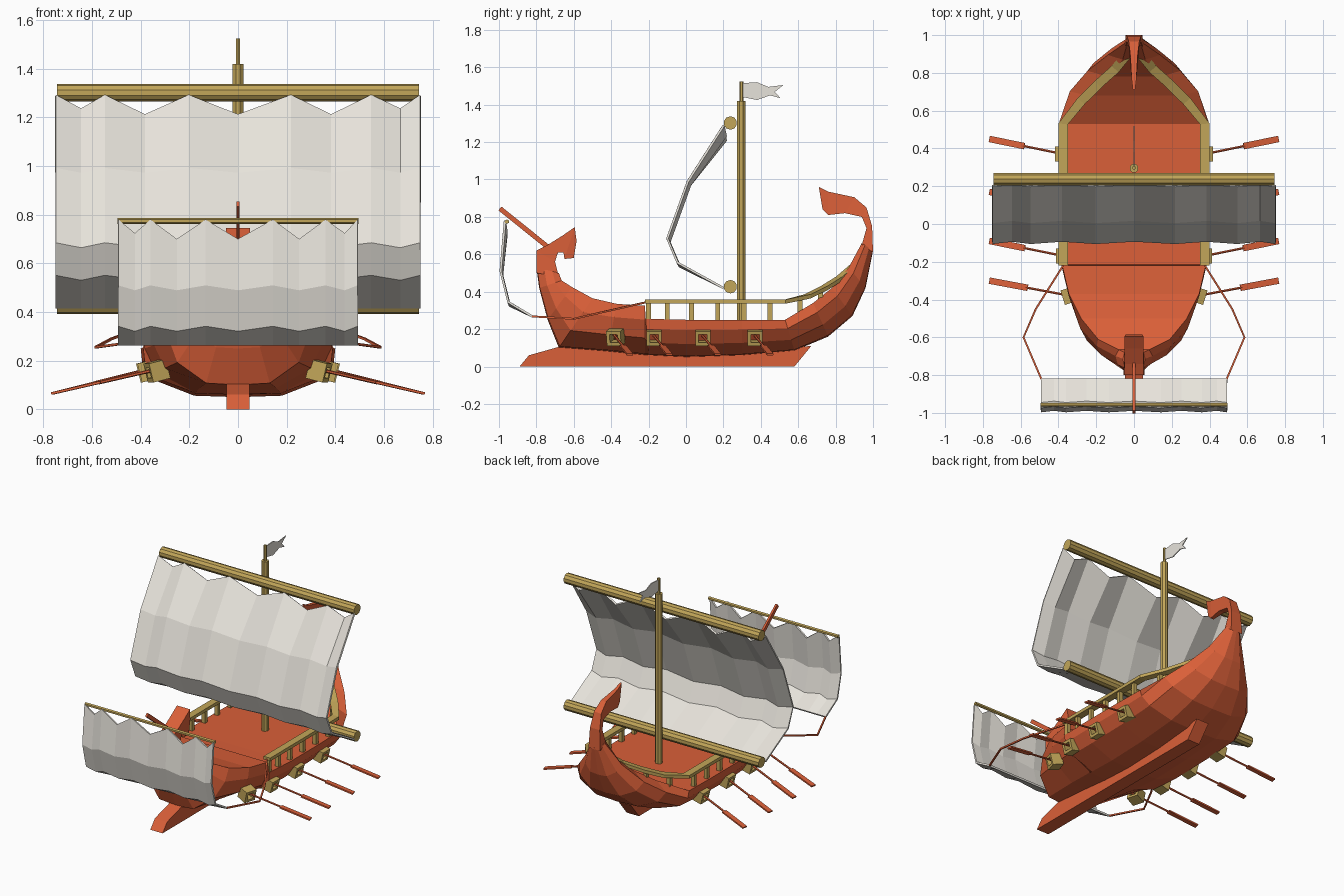
import bpy, bmesh, math
from mathutils import Vector as V

if "Cube" in bpy.data.objects:
    bpy.data.objects.remove(bpy.data.objects["Cube"])

def mat(name, c):
    m = bpy.data.materials.new(name)
    m.diffuse_color = (*c, 1)
    m.use_nodes = True
    m.node_tree.nodes["Principled BSDF"].inputs["Base Color"].default_value = m.diffuse_color
    return m
RED = mat("red_wood", (0.70, 0.115, 0.04))
TAN = mat("tan_wood", (0.54, 0.38, 0.10))
CLOTH = mat("sailcloth", (0.80, 0.77, 0.71))

def finish(name, bm, m, mirror=False):
    bmesh.ops.recalc_face_normals(bm, faces=bm.faces)
    me = bpy.data.meshes.new(name)
    bm.to_mesh(me)
    bm.free()
    me.materials.append(m)
    o = bpy.data.objects.new(name, me)
    bpy.context.collection.objects.link(o)
    if mirror:
        o.modifiers.new("mirror", 'MIRROR').use_mirror_merge = False
    return o

def add_loft(bm, rings):
    vs = [[bm.verts.new(p) for p in r] for r in rings]
    n = len(vs[0])
    for a, b in zip(vs, vs[1:]):
        for i in range(n):
            j = (i + 1) % n
            bm.faces.new((a[i], a[j], b[j], b[i]))
    bm.faces.new(vs[0])
    bm.faces.new(vs[-1])

def loft(name, rings, m, mirror=False):
    bm = bmesh.new()
    add_loft(bm, rings)
    return finish(name, bm, m, mirror)

def prism(name, poly, hw, m):
    return loft(name, [[(x, y, z) for y, z in poly] for x in (-hw, hw)], m)

def add_stick(bm, a, b, w, h, n=4):
    """n-sided bar from a to b; half sizes w (sideways) and h."""
    a, b = V(a), V(b)
    d = (b - a).normalized()
    side = d.cross(V((0, 0, 1))) if abs(d.z) < 0.95 else V((1, 0, 0))
    side.normalize()
    up = side.cross(d)
    k = 1 / math.cos(math.pi / n) if n == 4 else 1
    ring = [side * w * k * math.cos(t) + up * h * k * math.sin(t)
            for t in [(i + .5) * 2 * math.pi / n for i in range(n)]]
    add_loft(bm, [[p + q for q in ring] for p in (a, b)])

def stick(name, a, b, w, h, m, n=4):
    bm = bmesh.new()
    add_stick(bm, a, b, w, h, n)
    return finish(name, bm, m)

def strip(name, pts, w, h, m):
    """rectangular strip following a path, mirrored in x"""
    pts = [V(p) for p in pts]
    rings = []
    for i, p in enumerate(pts):
        d = pts[min(i + 1, len(pts) - 1)] - pts[max(i - 1, 0)]
        s = V((d.y, -d.x, 0)).normalized() * w
        u = V((0, 0, h))
        rings.append([p + s + u, p - s + u, p - s - u, p + s - u])
    return loft(name, rings, m, True)

# hull: sheer y, sheer half width, sheer z, keel y, keel z, widest half width
stations = [(-.68, .05, .50, -.80, .53, .06), (-.665, .08, .46, -.785, .42, .10),
            (-.61, .19, .425, -.74, .25, .20), (-.50, .28, .365, -.68, .10, .29),
            (-.37, .345, .335, -.42, .08, .35), (-.22, .38, .325, -.22, .06, .39),
            (-.215, .39, .255, -.20, .06, .39), (0, .40, .25, 0, .05, .40),
            (.30, .40, .25, .30, .06, .40), (.53, .395, .25, .58, .085, .40),
            (.68, .25, .34, .76, .16, .345), (.78, .14, .42, .89, .27, .25),
            (.87, .06, .53, .96, .42, .14), (.94, .04, .66, 1.0, .62, .05)]
rings = []
for ys, ws, zs, yk, zk, wc in stations:
    def at(t, w):
        return V((w, yk + (ys - yk) * t, zk + (zs - zk) * t))
    half = [at(1, ws), at(.72, max(wc, ws) * .985), at(.35, wc * .86), at(.03, wc * .45)]
    rings.append(half + [at(0, 0)] + [V((-p.x, p.y, p.z)) for p in reversed(half)])
loft("hull", rings, RED)

# keel with ram
prism("keel_ram", [(-.89, 0), (.58, 0), (.67, .11), (.3, .08), (-.4, .10),
                   (-.68, .105), (-.84, .06)], .047, RED)

# bow curl and stern tail: outer y z, inner y z, half width
def ornament(name, rows):
    loft(name, [[(-w, a, b), (w, a, b), (w, c, d), (-w, c, d)] for a, b, c, d, w in rows], RED)
ornament("bow_curl", [(-.80, .50, -.68, .48, .055), (-.80, .62, -.70, .56, .05),
                      (-.74, .65, -.685, .61, .05), (-.66, .70, -.655, .61, .05),
                      (-.595, .745, -.65, .575, .05), (-.585, .67, -.60, .58, .045)])
ornament("stern_tail", [(1, .61, .94, .65, .045), (.995, .75, .965, .74, .037),
                        (.965, .85, .94, .80, .028), (.90, .905, .85, .82, .02),
                        (.76, .935, .76, .81, .012), (.71, .96, .73, .84, .006)])

# railing and posts
strip("rail", [(.375, -.22, .347), (.375, .53, .347), (.28, .65, .375), (.19, .74, .42),
               (.10, .82, .47), (.035, .90, .54)], .025, .011, TAN)
bm = bmesh.new()
for x, y, z0, z1 in [(.375, y, .24, .34) for y in (-.20, -.10, .03, .17, .31, .45)] + \
        [(.30, .61, .29, .36), (.20, .72, .36, .41), (.11, .81, .43, .46)]:
    add_stick(bm, (x, y, z0), (x, y, z1), .013, .013)
finish("rail_posts", bm, TAN, True)

# oars in square port frames
for i, (y, x, turn) in enumerate([(.37, .385, 0), (.09, .385, 0), (-.17, .38, 0), (-.38, .345, .3)]):
    bm = bmesh.new()
    out = V((math.cos(turn), -math.sin(turn), -.25)).normalized()
    side = V((math.sin(turn), math.cos(turn), 0))
    up = out.cross(side)
    c = V((x, y, .155))
    def box_ring(r, o):
        return [c + out * o + side * a * r + up * b * r for a, b in ((-1, -1), (1, -1), (1, 1), (-1, 1))]
    loop = [box_ring(.04, -.05), box_ring(.04, .025), box_ring(.022, .025), box_ring(.022, -.05)]
    vs = [[bm.verts.new(p) for p in r] for r in loop]
    for k in range(4):
        for j in range(4):
            a, b = vs[k], vs[(k + 1) % 4]
            bm.faces.new((a[j], a[(j + 1) % 4], b[(j + 1) % 4], b[j]))
    finish(f"oar_port_{i+1}", bm, TAN, True)
    bm = bmesh.new()
    a, b = V((x - .06, y - .01, .175)), V((.765, y + .08, .065))
    add_stick(bm, a, a.lerp(b, .6), .007, .007, 6)
    add_stick(bm, a.lerp(b, .58), b, .017, .005)
    finish(f"oar_{i+1}", bm, RED, True)

# mast, yards, bowsprit
stick("mast", (0, .295, .22), (0, .295, 1.42), .024, .024, TAN, 8)
stick("flag_pole", (0, .297, 1.40), (0, .297, 1.525), .01, .01, TAN, 6)
for name, z in (("upper_yard", 1.302), ("lower_yard", .427)):
    stick(name, (-.745, .237, z), (.745, .237, z), .036, .036, TAN, 10)
stick("fore_yard", (-.495, -.957, .775), (.495, -.957, .775), .012, .012, TAN, 6)
stick("bowsprit", (0, -.69, .60), (0, -.995, .845), .007, .013, RED)

# pennant
prism("pennant", [(.305, 1.44), (.38, 1.425), (.45, 1.45), (.505, 1.435), (.475, 1.468),
                  (.52, 1.505), (.44, 1.495), (.38, 1.52), (.305, 1.515)], .003, CLOTH)

# sails: scalloped top edge, rippled panels, profile from top to foot
def sail(name, half, prof, dip, ripple):
    cols = [-1, -.86, -.73, -.51, -.27, 0, .29, .51, .73, .89, 1]
    bm = bmesh.new()
    grid = []
    for r, (y, z) in enumerate(prof):
        row = []
        for i, f in enumerate(cols):
            low = i % 2
            edge = .7 if i in (1, 9) else 1
            dz = -dip * low * edge if r == 0 else (-.02 * low if r < len(prof) - 1 else 0)
            dy = ripple * low if r < len(prof) - 1 else 0
            row.append(bm.verts.new((f * half, y + dy, z + dz)))
        grid.append(row)
    for a, b in zip(grid, grid[1:]):
        for i in range(len(cols) - 1):
            bm.faces.new((a[i], b[i], b[i + 1], a[i + 1]))
    o = finish(name, bm, CLOTH)
    s = o.modifiers.new("thickness", 'SOLIDIFY')
    s.thickness = .012
    s.offset = 0
sail("main_sail", .75, [(.202, 1.29), (.01, .99), (-.10, .685), (-.045, .555), (.20, .42)], .08, .012)
sail("fore_sail", .493, [(-.968, .78), (-.991, .51), (-.95, .345), (-.822, .268)], .08, .008)

# foresail ropes
strip("foresail_rope", [(.49, -.822, .268), (.585, -.60, .255), (.52, -.45, .29), (.375, -.22, .342)],
      .005, .005, RED)
